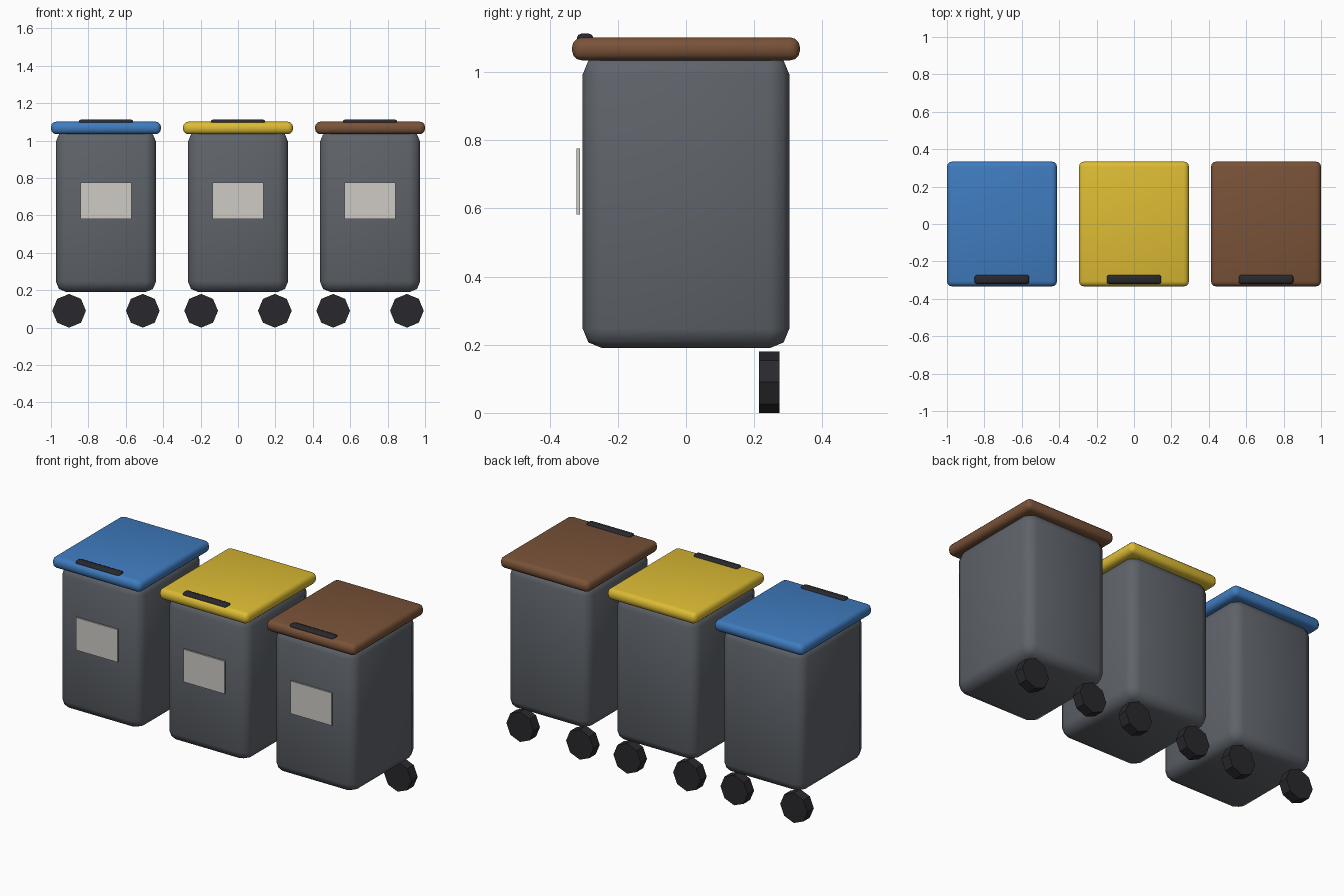
import bpy, bmesh, math

if "Cube" in bpy.data.objects:
    bpy.data.objects.remove(bpy.data.objects["Cube"])


def material(name, color):
    m = bpy.data.materials.new(name)
    m.diffuse_color = (*color, 1)
    m.use_nodes = True
    m.node_tree.nodes["Principled BSDF"].inputs["Base Color"].default_value = m.diffuse_color
    return m


GREY = material("body_grey", (0.115, 0.127, 0.145))
DARK = material("dark_plastic", (0.022, 0.022, 0.027))
PAPER = material("label_paper", (0.62, 0.60, 0.56))


def finish(bm, name, mat):
    me = bpy.data.meshes.new(name)
    bm.to_mesh(me)
    bm.free()
    me.materials.append(mat)
    ob = bpy.data.objects.new(name, me)
    bpy.context.collection.objects.link(ob)
    return ob


def box(name, x, y, z, mat, bevel=0, segments=2):
    """Box from (min, max) ranges, optionally with rounded smooth edges."""
    bm = bmesh.new()
    bmesh.ops.create_cube(bm, size=1)
    for v in bm.verts:
        v.co = [(r[0] + r[1]) / 2 + c * (r[1] - r[0]) for c, r in zip(v.co, (x, y, z))]
    if bevel:
        bmesh.ops.bevel(bm, geom=bm.edges[:], offset=bevel, segments=segments,
                        profile=0.5, affect='EDGES')
    ob = finish(bm, name, mat)
    if bevel:
        bpy.ops.object.select_all(action='DESELECT')
        ob.select_set(True)
        bpy.context.view_layer.objects.active = ob
        bpy.ops.object.shade_smooth_by_angle(angle=math.radians(50))
    return ob


def wheel(name, x, y, r, width):
    """Flat-sided octagonal wheel with its axle along y."""
    bm = bmesh.new()
    bmesh.ops.create_cone(bm, cap_ends=True, segments=8, radius1=r, radius2=r, depth=width)
    for v in bm.verts:
        px, py, pz = v.co
        v.co = (x + px, y - pz, r + py)
    return finish(bm, name, DARK)


def around(c, half):
    return (c - half, c + half)


def wheelie_bin(label, cx, color):
    # tub
    box(label + "_body", around(cx, 0.268), (-0.303, 0.303), (0.19, 1.05), GREY, 0.057)
    # lid and its grip bar
    box(label + "_lid", around(cx, 0.294), (-0.334, 0.334), (1.034, 1.101),
        material(label + "_lid_color", color), 0.028, 3)
    box(label + "_lid_handle", around(cx, 0.146), (-0.32, -0.272), (1.076, 1.112), DARK, 0.012)
    # front label plate
    box(label + "_label", around(cx, 0.136), (-0.321, -0.311), (0.582, 0.776), PAPER)
    # rear wheels
    for side, s in (("left", -1), ("right", 1)):
        wheel(f"{label}_wheel_{side}", cx + s * 0.197, 0.244, 0.09, 0.06)


for label, cx, color in (("blue_bin", -0.706, (0.05, 0.20, 0.52)),
                         ("yellow_bin", 0, (0.72, 0.50, 0.035)),
                         ("brown_bin", 0.706, (0.19, 0.085, 0.04))):
    wheelie_bin(label, cx, color)
